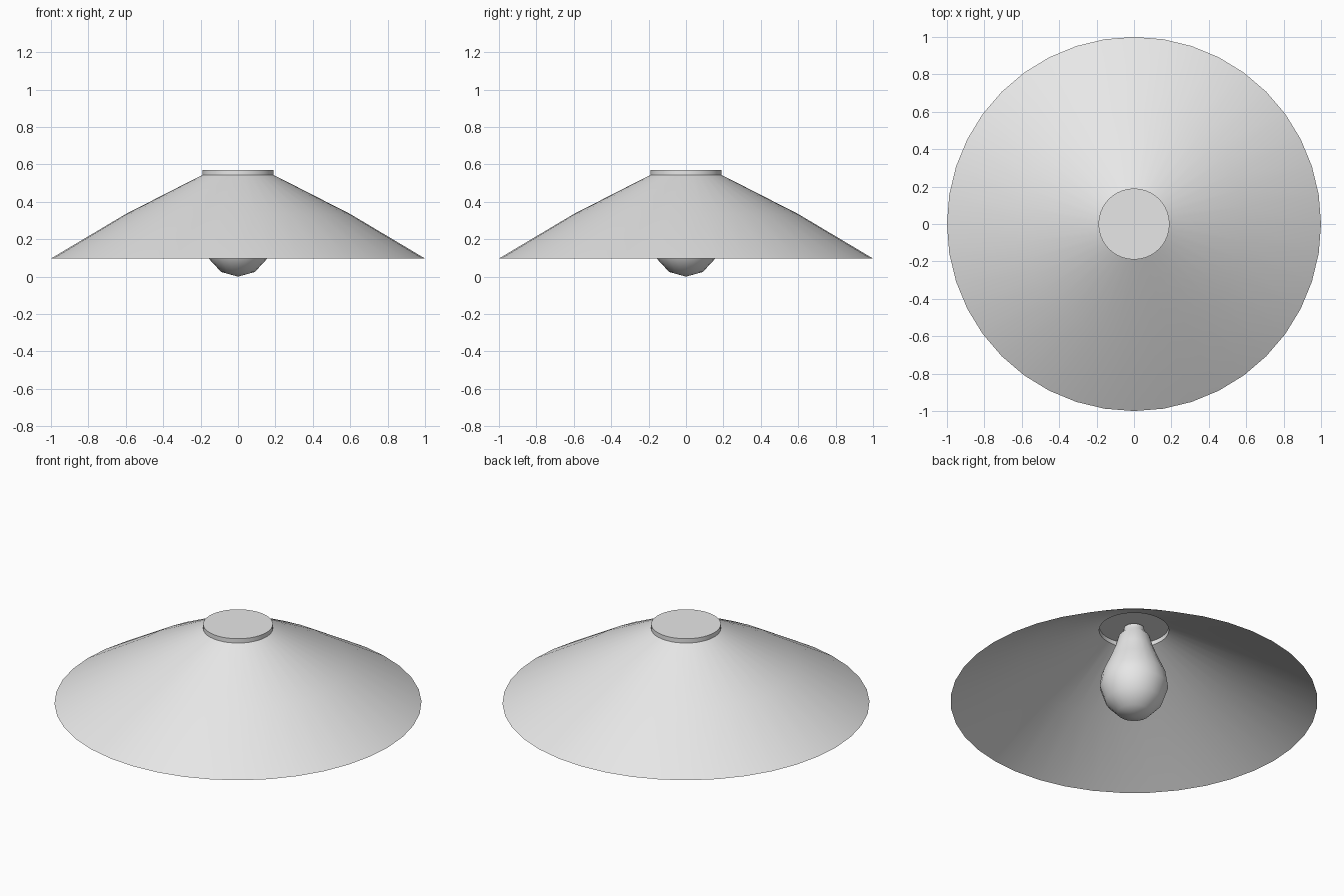
import bpy
import bmesh
from math import cos, sin, pi, radians

if "Cube" in bpy.data.objects:
    bpy.data.objects.remove(bpy.data.objects["Cube"], do_unlink=True)

# Single pale grey finish
grey = bpy.data.materials.new("pale grey")
grey.use_nodes = True
colour = (0.8, 0.8, 0.8, 1)
grey.diffuse_color = colour
grey.node_tree.nodes["Principled BSDF"].inputs["Base Color"].default_value = colour


def lathe(name, profile, sides, angle):
    """Turn a bottom-to-top (radius, height) profile around the z axis."""
    bm = bmesh.new()
    rings = []
    for r, z in profile:
        if r == 0:
            rings.append([bm.verts.new((0, 0, z))] * sides)
        else:
            rings.append([bm.verts.new((r * cos(2 * pi * i / sides),
                                        r * sin(2 * pi * i / sides), z))
                          for i in range(sides)])
    for low, high in zip(rings, rings[1:]):
        for i in range(sides):
            j = (i + 1) % sides
            corners = dict.fromkeys((low[i], low[j], high[j], high[i]))
            bm.faces.new(list(corners))
    mesh = bpy.data.meshes.new(name)
    bm.to_mesh(mesh)
    bm.free()
    mesh.materials.append(grey)
    obj = bpy.data.objects.new(name, mesh)
    bpy.context.collection.objects.link(obj)
    bpy.ops.object.select_all(action="DESELECT")
    obj.select_set(True)
    bpy.context.view_layer.objects.active = obj
    bpy.ops.object.shade_smooth_by_angle(angle=radians(angle))
    return obj


# Thin conical shade with a slight bend halfway up
lathe("shade", [(1, 0.097), (0.6, 0.335), (0.19, 0.544)], 40, 30)

# Shallow cap, open underneath
lathe("cap", [(0.19, 0.544), (0.19, 0.57), (0, 0.57)], 40, 30)

# Pear-shaped bulb with a narrow neck
lathe("bulb", [(0, 0), (0.09, 0.025), (0.155, 0.095), (0.187, 0.19),
               (0.175, 0.265), (0.138, 0.35), (0.105, 0.43), (0.085, 0.5),
               (0.06, 0.528), (0.055, 0.555), (0, 0.558)], 20, 50)
